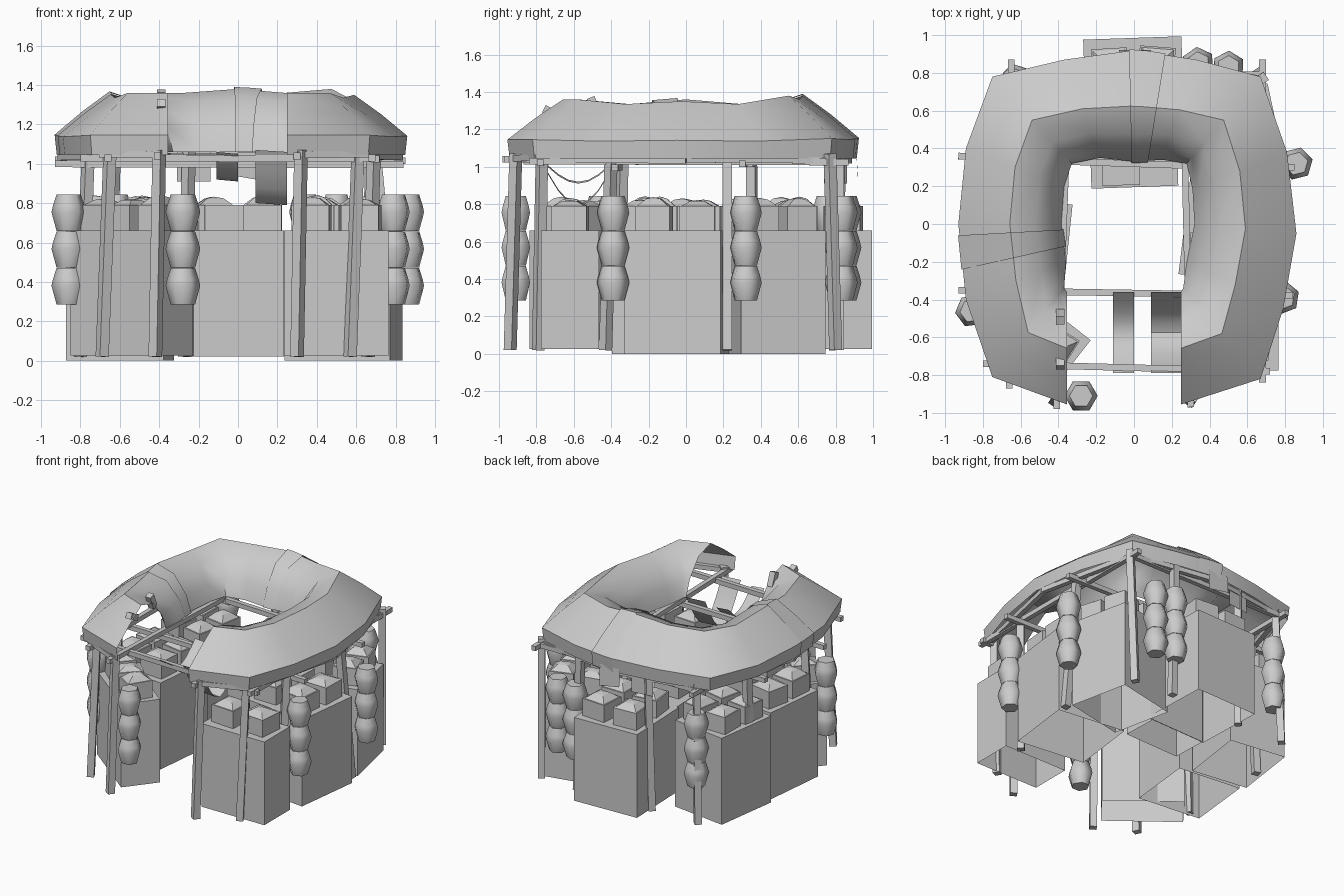
import bpy, bmesh, math, random
from mathutils import Vector, Matrix

if "Cube" in bpy.data.objects:
    bpy.data.objects.remove(bpy.data.objects["Cube"])

random.seed(4)


def finish(bm, name, smooth=None, recalc=True):
    if recalc:
        bmesh.ops.recalc_face_normals(bm, faces=bm.faces)
    me = bpy.data.meshes.new(name)
    bm.to_mesh(me)
    bm.free()
    ob = bpy.data.objects.new(name, me)
    bpy.context.collection.objects.link(ob)
    if smooth:
        bpy.ops.object.select_all(action='DESELECT')
        ob.select_set(True)
        bpy.context.view_layer.objects.active = ob
        bpy.ops.object.shade_smooth_by_angle(angle=math.radians(smooth))
    return ob


def block(bm, centre, size, rot=0, open_bottom=False):
    m = (Matrix.Translation(centre) @ Matrix.Rotation(math.radians(rot), 4, 'Z')
         @ Matrix.Diagonal((*size, 1)))
    new = bmesh.ops.create_cube(bm, size=1, matrix=m)['verts']
    if open_bottom:
        faces = {f for v in new for f in v.link_faces}
        low = min(faces, key=lambda f: f.calc_center_median().z)
        bmesh.ops.delete(bm, geom=[low], context='FACES_ONLY')


def stick(bm, a, b, w=0.04):
    a, b = Vector(a), Vector(b)
    d = b - a
    q = d.to_track_quat('Z', 'Y').to_matrix().to_4x4()
    m = Matrix.Translation((a + b) / 2) @ q @ Matrix.Diagonal((w, w, d.length, 1))
    bmesh.ops.create_cube(bm, size=1, matrix=m)


def sheet(bm, rows):
    vs = [[bm.verts.new(p) for p in r] for r in rows]
    for r, s in zip(vs, vs[1:]):
        for i in range(len(r) - 1):
            bm.faces.new((r[i], r[i + 1], s[i + 1], s[i]))


# Canopy: arched section swept round an open ring (outer x,y, inner x,y)
RING = [(-.355, -.955, -.355, -.36), (-.75, -.81, -.37, -.34), (-.89, -.4, -.36, -.2),
        (-.93, 0, -.385, 0), (-.89, .4, -.37, .2), (-.75, .78, -.33, .32),
        (-.37, .87, -.18, .35), (0, .92, 0, .33), (.33, .87, .15, .34),
        (.67, .78, .28, .32), (.81, .38, .31, .18), (.86, -.05, .32, 0),
        (.79, -.45, .28, -.2), (.67, -.82, .26, -.34), (.25, -.955, .25, -.36)]
ARCH = [(.02, 1.045), (0, 1.145), (.25, 1.26), (.5, 1.36), (.75, 1.315), (.93, 1.18), (1, 1.06)]
LIFT = [0, 0, -.025, 0, -.025, 0, 0, .02, 0, .02, -.025, -.01, -.025, 0, 0]


def arch_row(t, off=0.0):
    i = min(int(t), len(RING) - 2)
    f = t - i
    ox, oy, ix, iy = [p + (q - p) * f for p, q in zip(RING[i], RING[i + 1])]
    lift = LIFT[i] + (LIFT[i + 1] - LIFT[i]) * f
    row = []
    for u, z in ARCH:
        k = u + off * (2 * u - 1)
        h = (z - 1.045) / .315
        row.append((ox + (ix - ox) * k, oy + (iy - oy) * k, z + lift * h + off * .8 * h))
    return row


bm = bmesh.new()
sheet(bm, [arch_row(i) for i in range(len(RING))])
finish(bm, "canopy", 50)

# Overlapping cloth patches
for name, a, b in (("left_canopy_patch", 2.4, 2.85), ("back_canopy_patch", 6.93, 7.5)):
    bm = bmesh.new()
    sheet(bm, [arch_row(t, .014) for t in (a, (a + b) / 2, b)])
    finish(bm, name, 50)

# Posts: bottom x,y and top x,y
POSTS = [(-.42, -.94, -.4, -.91), (.3, -.94, .32, -.91), (-.69, -.79, -.65, -.77),
         (.57, -.79, .61, -.77), (-.8, -.36, -.76, -.34), (-.8, .36, -.76, .35),
         (.66, -.43, .69, -.4), (.8, .22, .7, .22), (-.66, .8, -.63, .77),
         (.66, .8, .68, .77), (-.27, .8, -.25, .82), (.34, .82, .32, .82)]
bm = bmesh.new()
for a, b, c, d in POSTS:
    stick(bm, (a, b, .02), (c, d, 1.07), .05)
finish(bm, "posts")

# Roof frame: outer and inner rails plus rafters
bm = bmesh.new()
BEAMS = [(-.8, -.74, .72, -.78, 1.03), (-.93, -.35, .84, -.38, 1.0), (-.65, .79, .69, .79, 1.03),
         (-.93, .36, -.3, .34, 1.02), (.27, .31, .85, .3, 1.02), (-.33, .33, .28, .31, 1.03),
         (-.66, -.87, -.65, .87, 1.03), (.68, -.84, .68, .87, 1.03),
         (-.41, -.98, -.36, .34, 1.04), (.3, -.97, .27, .33, 1.04),
         (-.65, -.75, -.9, 0, 1.04), (-.9, 0, -.65, .77, 1.04),
         (.65, -.76, .82, 0, 1.04), (.82, 0, .66, .77, 1.04),
         (-.66, .77, 0, .87, 1.04), (0, .87, .66, .77, 1.04),
         (-.7, -.79, -.4, -.92, 1.05), (.66, -.79, .3, -.92, 1.05)]
for a, b, c, d, z in BEAMS:
    stick(bm, (a, b, z), (c, d, z - .005), .035)
# Pole ends poking through the canopy
stick(bm, (-.39, -.47, 1.27), (-.39, -.51, 1.37), .045)
stick(bm, (-.39, -.68, 1.27), (-.39, -.76, 1.31), .045)
finish(bm, "roof_frame")

# Counters: centre x,y, size x,y, turn, base, crate columns and rows
COUNTERS = [(-.54, -.55, .57, .28, -38, .025, 3, 1), (.5, -.62, .53, .31, 0, .025, 2, 1),
            (.535, -.04, .54, .52, -7, 0, 2, 2), (.52, .47, .48, .46, 12, 0, 2, 2),
            (0, .72, .52, .53, 2, .025, 2, 2), (-.6, .41, .44, .5, -8, 0, 2, 2),
            (-.6, -.12, .5, .5, -6, 0, 2, 2)]
counters, crates, goods = bmesh.new(), bmesh.new(), bmesh.new()
for cx, cy, sx, sy, rot, base, nx, ny in COUNTERS:
    block(counters, (cx, cy, (base + .66) / 2), (sx, sy, .66 - base), rot, True)
    turn = Matrix.Rotation(math.radians(rot), 3, 'Z')
    for i in range(nx):
        for j in range(ny):
            p = turn @ Vector((((i + .5) / nx - .5) * sx * .95, ((j + .5) / ny - .5) * sy * .9, 0))
            x, y = cx + p.x, cy + p.y
            w, d = min(sx / nx * .75, .19), min(sy / ny * .72, .19)
            r = rot + random.uniform(-7, 7)
            block(crates, (x, y, .725), (w, d, .13), r, True)
            # Low heap of goods on each crate
            m = Matrix.Translation((x, y, .79)) @ Matrix.Rotation(math.radians(r), 4, 'Z')
            h = random.uniform(.03, .055)
            ring = [(goods.verts.new(m @ Vector((a * w * .45, b * d * .45, 0))),
                     goods.verts.new(m @ Vector((a * w * .22, b * d * .2, h * .8))))
                    for a, b in ((-1, -1), (1, -1), (1, 1), (-1, 1))]
            peak = goods.verts.new(m @ Vector((random.uniform(-.02, .02), 0, h)))
            for k in range(4):
                (lo, hi), (lo2, hi2) = ring[k], ring[(k + 1) % 4]
                goods.faces.new((lo, lo2, hi2, hi))
                goods.faces.new((hi, hi2, peak))
# Inner end of the back counter
block(counters, (0, .33, .34), (.46, .27, .64), 2, True)
block(crates, (-.07, .27, .725), (.2, .13, .13), 1, True)
finish(counters, "counters", recalc=False)
finish(crates, "crates", recalc=False)
finish(goods, "crate_goods")

# Strings of three six-sided lanterns
BARREL = [(.062, 0), (.088, .095), (.08, .13), (.062, .185)]
SPOTS = [(-.28, -.91), (-.86, -.46), (.86, .32), (.79, -.39), (.5, .83), (.34, .85), (-.62, .76)]
bm = bmesh.new()
for n, (x, y) in enumerate(SPOTS):
    for k in range(3):
        z0 = .285 + k * .187
        rows = [[bm.verts.new((x + r * math.cos(a), y + r * math.sin(a), z0 + z))
                 for a in [math.radians(60 * s + 7 * n) for s in range(6)]] for r, z in BARREL]
        for lo, hi in zip(rows, rows[1:]):
            for s in range(6):
                bm.faces.new((lo[s], lo[(s + 1) % 6], hi[(s + 1) % 6], hi[s]))
        bm.faces.new(rows[0][::-1])
        bm.faces.new(rows[-1])
finish(bm, "lantern_strings", 62)

# Cloth strips slung over the front beams; x range, y range, top z, sag
STRIPS = [(-.11, 0, -.79, -.36, 1.06, .14), (.09, .25, -.79, -.36, 1.07, .27)]
bm = bmesh.new()
for x0, x1, y0, y1, z, sag in STRIPS:
    rows = []
    for i in range(9):
        t = i / 8
        zz = z - sag * math.sin(math.pi * t)
        yy = y0 + (y1 - y0) * t
        rows.append([(x0, yy, zz), (x1, yy, zz - .01)])
    sheet(bm, rows)
# Short cloth flaps hanging at the back edge
sheet(bm, [[(-.08, .91, 1.08), (.09, .91, 1.08)], [(-.08, .92, .95), (.09, .92, .92)]])
sheet(bm, [[(-.31, .84, 1.06), (-.14, .86, 1.06)], [(-.31, .84, .91), (-.14, .86, .91)]])
finish(bm, "hanging_cloth", 40)
